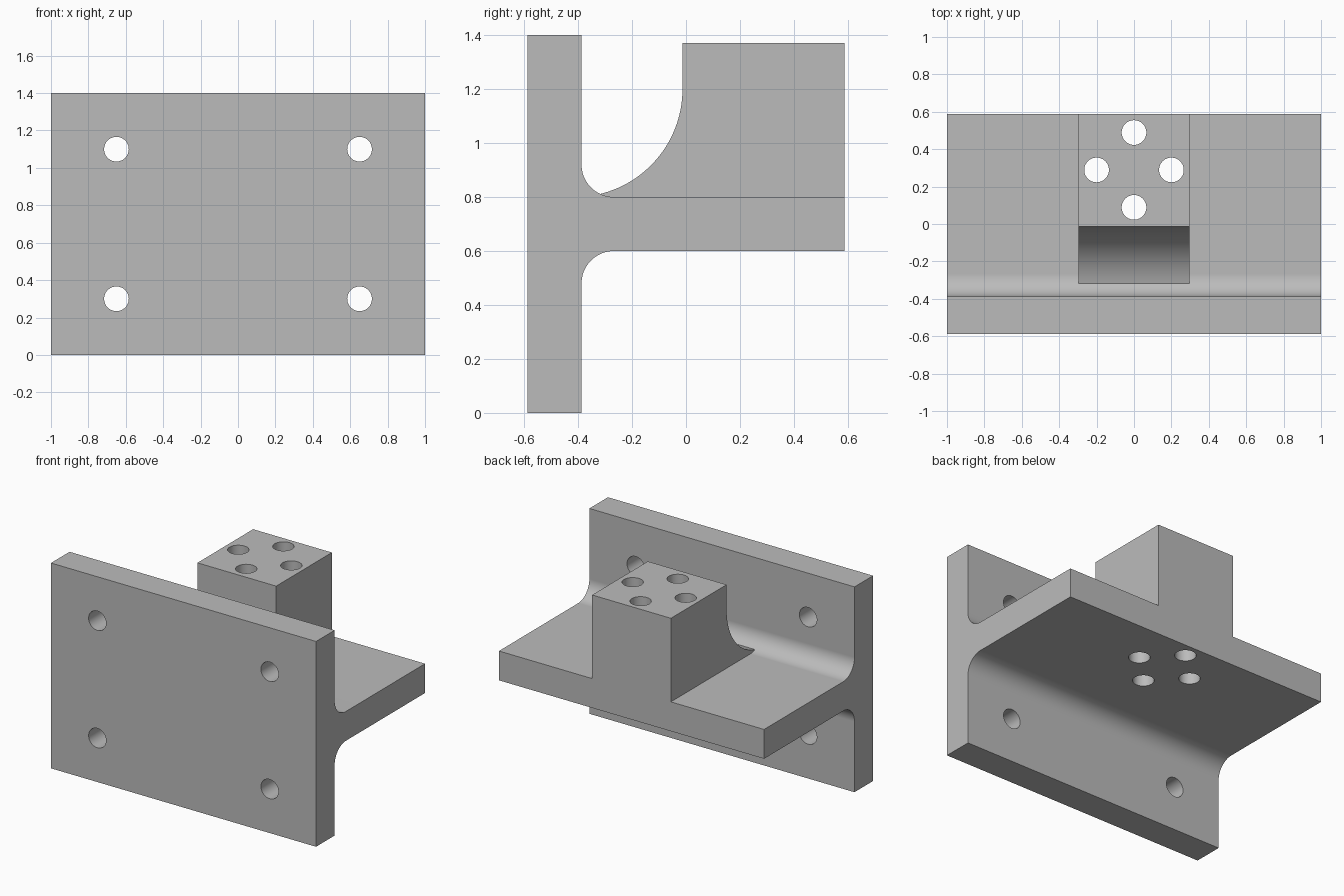
import bpy, bmesh, math
from mathutils import Matrix

cube = bpy.data.objects.get("Cube")
if cube:
    bpy.data.objects.remove(cube, do_unlink=True)

# Main dimensions
FRONT, PLATE_BACK, BACK = -0.587, -0.387, 0.587
BLOCK_FRONT, BLOCK_TOP = -0.013, 1.37
SHELF_LOW, SHELF_HIGH, HEIGHT = 0.6, 0.8, 1.4
FILLET, SCOOP, HOLE = 0.12, 0.4, 0.066

grey = bpy.data.materials.new("light grey")
grey.use_nodes = True
grey.diffuse_color = (0.5, 0.5, 0.5, 1)
grey.node_tree.nodes["Principled BSDF"].inputs["Base Color"].default_value = grey.diffuse_color


def make_object(name, bm):
    bmesh.ops.recalc_face_normals(bm, faces=bm.faces)
    mesh = bpy.data.meshes.new(name)
    bm.to_mesh(mesh)
    bm.free()
    mesh.materials.append(grey)
    obj = bpy.data.objects.new(name, mesh)
    bpy.context.collection.objects.link(obj)
    return obj


def extrude_profile(name, profile, half_width):
    """Extrude a side profile of (y, z) points along x."""
    bm = bmesh.new()
    face = bm.faces.new([bm.verts.new((-half_width, y, z)) for y, z in profile])
    grown = bmesh.ops.extrude_face_region(bm, geom=[face])["geom"]
    verts = [v for v in grown if isinstance(v, bmesh.types.BMVert)]
    bmesh.ops.translate(bm, verts=verts, vec=(2 * half_width, 0, 0))
    return make_object(name, bm)


def arc(cy, cz, radius, start, end, steps=24):
    angles = [math.radians(start + (end - start) * i / steps) for i in range(steps + 1)]
    return [(cy + radius * math.cos(a), cz + radius * math.sin(a)) for a in angles]


def hole_cutter(name, centres, rotation):
    """Long cylinders through the given centres."""
    bm = bmesh.new()
    for c in centres:
        bmesh.ops.create_cone(bm, cap_ends=True, segments=48, radius1=HOLE, radius2=HOLE,
                              depth=2, matrix=Matrix.Translation(c) @ rotation)
    return make_object(name, bm)


def boolean(target, tool, operation):
    mod = target.modifiers.new(tool.name, 'BOOLEAN')
    mod.operation, mod.solver, mod.object = operation, 'EXACT', tool
    bpy.context.view_layer.objects.active = target
    bpy.ops.object.modifier_apply(modifier=mod.name)
    bpy.data.objects.remove(tool, do_unlink=True)


# Upright plate and shelf with filleted inner corners
fillet_y = PLATE_BACK + FILLET
bracket = extrude_profile("bracket", [
    (FRONT, 0), (PLATE_BACK, 0),
    *arc(fillet_y, SHELF_LOW - FILLET, FILLET, 180, 90),
    (BACK, SHELF_LOW), (BACK, SHELF_HIGH),
    *arc(fillet_y, SHELF_HIGH + FILLET, FILLET, 270, 180),
    (PLATE_BACK, HEIGHT), (FRONT, HEIGHT)], 1.0)

# Raised block with a scooped front, sunk into the shelf
block = extrude_profile("block", [
    *arc(BLOCK_FRONT - SCOOP, SHELF_HIGH + SCOOP, SCOOP, -82, 0, 40),
    (BLOCK_FRONT, BLOCK_TOP), (BACK, BLOCK_TOP),
    (BACK, 0.7), (-0.357, 0.7)], 0.297)
boolean(bracket, block, 'UNION')

# Mounting holes through the plate
plate_holes = hole_cutter("plate_holes",
                          [(x, -1.2, z) for x in (-0.65, 0.65) for z in (0.3, 1.1)],
                          Matrix.Rotation(math.pi / 2, 4, 'X'))
boolean(bracket, plate_holes, 'DIFFERENCE')

# Ring of four holes down through the block and shelf
ring = [(0.2 * math.cos(i * math.pi / 2), 0.289 + 0.2 * math.sin(i * math.pi / 2), 1)
        for i in range(4)]
boolean(bracket, hole_cutter("block_holes", ring, Matrix.Identity(4)), 'DIFFERENCE')

# Smooth curves with crisp edges
bpy.ops.object.select_all(action='DESELECT')
bracket.select_set(True)
bpy.context.view_layer.objects.active = bracket
bpy.ops.object.shade_smooth_by_angle(angle=math.radians(30))
weighted = bracket.modifiers.new("clean shading", 'WEIGHTED_NORMAL')
weighted.keep_sharp = True
